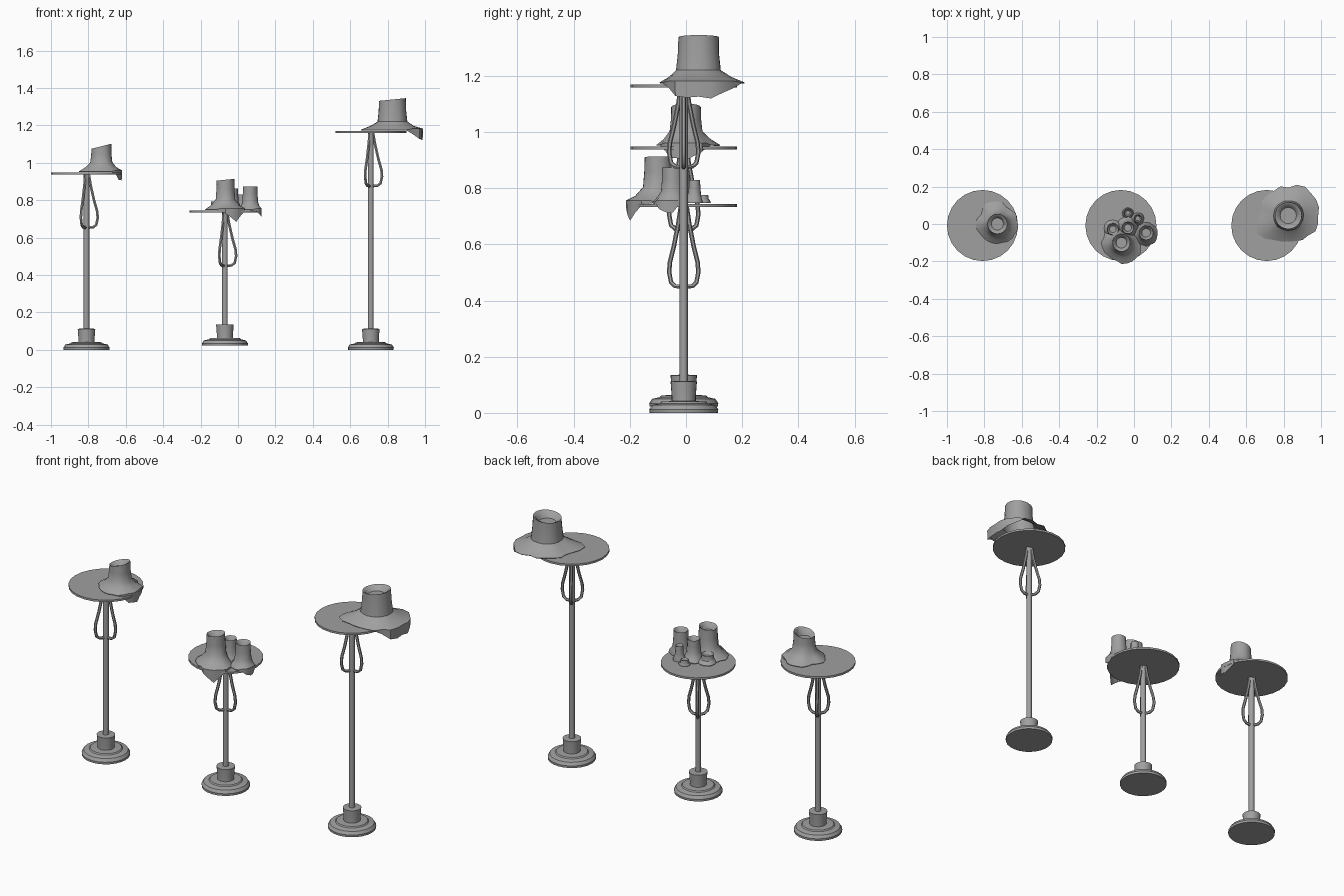
import bpy, bmesh, math, random
from mathutils import Vector

random.seed(4)
TAU = math.tau
if "Cube" in bpy.data.objects:
    bpy.data.objects.remove(bpy.data.objects["Cube"])

grey = bpy.data.materials.new("plain_grey")
grey.use_nodes = True
COLOUR = (0.35, 0.35, 0.35, 1)
grey.diffuse_color = COLOUR
grey.node_tree.nodes["Principled BSDF"].inputs["Base Color"].default_value = COLOUR


def finish(obj, angle=35):
    bpy.ops.object.select_all(action="DESELECT")
    obj.select_set(True)
    bpy.context.view_layer.objects.active = obj
    bpy.ops.object.shade_smooth_by_angle(angle=math.radians(angle))


def loft(name, rings, cap_start=False, cap_end=False, angle=35):
    """Skin equal-length rings of points into one surface."""
    bm = bmesh.new()
    loops = [[bm.verts.new(p) for p in ring] for ring in rings]
    n = len(loops[0])
    for a, b in zip(loops, loops[1:]):
        for i in range(n):
            j = (i + 1) % n
            bm.faces.new((a[i], a[j], b[j], b[i]))
    if cap_start:
        bm.faces.new(loops[0][::-1])
    if cap_end:
        bm.faces.new(loops[-1])
    mesh = bpy.data.meshes.new(name)
    bm.to_mesh(mesh)
    bm.free()
    mesh.materials.append(grey)
    obj = bpy.data.objects.new(name, mesh)
    bpy.context.collection.objects.link(obj)
    finish(obj, angle)
    return obj


def lathe(name, centre, profile, sides):
    """Turn a (radius, height) profile around a vertical axis."""
    x, y, z = centre
    rings = [[(x + r * math.cos(TAU * i / sides), y + r * math.sin(TAU * i / sides), z + h)
              for i in range(sides)] for r, h in profile]
    return loft(name, rings, True, True)


def arm(name, centre, turn):
    """One bowed rod hanging under the table."""
    path = [(.012, 0), (.022, -.06), (.04, -.14), (.057, -.2), (.06, -.235),
            (.052, -.272), (.035, -.285), (.005, -.287)]
    curve = bpy.data.curves.new(name, "CURVE")
    curve.dimensions = "3D"
    curve.bevel_depth = .008
    curve.bevel_resolution = 1
    spline = curve.splines.new("POLY")
    spline.points.add(len(path) - 1)
    for point, (r, h) in zip(spline.points, path):
        point.co = (r * math.cos(turn), r * math.sin(turn), h, 1)
    curve.materials.append(grey)
    obj = bpy.data.objects.new(name, curve)
    obj.location = centre
    bpy.context.collection.objects.link(obj)
    bpy.ops.object.select_all(action="DESELECT")
    obj.select_set(True)
    bpy.context.view_layer.objects.active = obj
    bpy.ops.object.convert(target="MESH")
    finish(bpy.context.object, 50)


def stand(side, x, floor, top):
    """Foot, pole, three arms and round table."""
    y = -.008
    lathe(side + "_foot", (x, y, floor),
          [(.122, 0), (.123, .012), (.113, .028), (.085, .034), (.08, .04),
           (.043, .042), (.043, .06), (.047, .112), (.016, .114)], 24)
    lathe(side + "_pole", (x, y, 0), [(.015, floor + .1), (.015, top - .008)], 12)
    lathe(side + "_table", (x, y, top), [(.19, -.011), (.19, 0)], 24)
    for k in range(3):
        arm(f"{side}_arm_{k + 1}", (x, y, top - .008), k * TAU / 3)


def around(values, t):
    """Smoothly sample a closed list of values, t in 0..1."""
    f = t * len(values)
    i = int(f)
    u = f - i
    u = u * u * (3 - 2 * u)
    return values[i % len(values)] * (1 - u) + values[(i + 1) % len(values)] * u


def candle(name, x, y, table, height, radius, reach, drips=None, tilt=0, neck=.05, sides=24):
    """Hollow-topped candle with a melted skirt; drips hang at given direction indices."""
    drops = [(drips or {}).get(i, .003) for i in range(12)]
    neck = min(neck, height * .45)
    rings = [[] for _ in range(8)]
    for i in range(sides):
        t = i / sides
        d = Vector((math.cos(TAU * t), math.sin(TAU * t), 0))
        hem = around(reach, t) * random.uniform(.95, 1.05)
        drop = around(drops, t)
        wobble = random.uniform(.97, 1.03)
        lean = tilt * d.x * radius

        def put(k, r, h):
            rings[k].append(Vector((x, y, table + h)) + d * r)

        lift = .012 if drop > .01 else .006
        put(0, hem * .99, lift - drop * random.uniform(.85, 1.1))
        put(1, hem, lift)
        put(2, radius + (hem - radius) * .5, .012 + neck * .28 * wobble)
        put(3, radius * 1.12 * wobble, neck)
        put(4, radius * 1.03 * wobble, (neck + height) / 2)
        put(5, radius, height + lean)
        put(6, radius * .82, height - .006 + lean)
        put(7, radius * .6, height - min(.03, height * .3))
    loft(name, rings, cap_end=True, angle=40)


# Three stands of different heights
stand("right", -.81, 0, .948)
stand("middle", -.07, .022, .744)
stand("left", .71, 0, 1.17)

# Single candle on the right stand, dripping over the outer edge
candle("right_candle", -.73, 0, .948, .14, .053,
       [.112, .11, .105, .118, .122, .1, .115, .105, .11, .1, .11, .112],
       {0: .065, 1: .03, 11: .05}, tilt=.25, neck=.055)

# Wide candle on the left stand
candle("left_candle", .825, .045, 1.17, .168, .072,
       [.165, .168, .18, .15, .16, .155, .15, .2, .155, .135, .155, .16],
       {0: .065, 1: .05, 11: .05}, tilt=.1, neck=.05)

# Cluster of candles on the middle stand
candle("middle_tall_candle", -.067, -.1, .744, .165, .047,
       [.1, .08, .07, .08, .09, .1, .105, .1, .1, .11, .122, .115],
       {9: .03, 10: .068, 11: .02}, tilt=.1, neck=.06)
candle("middle_side_candle", .065, -.047, .744, .13, .038,
       [.063, .06, .055, .055, .055, .055, .06, .065, .07, .07, .068, .066],
       {0: .04, 11: .045, 10: .015}, neck=.045)
candle("middle_inner_candle", -.033, -.02, .744, .118, .032, [.055, .06, .05], neck=.045)
candle("middle_low_candle", -.113, -.028, .744, .05, .03, [.046, .05, .044], sides=16)
candle("middle_thin_candle", .02, .03, .744, .085, .02, [.035, .03, .038], sides=16)
candle("middle_stub_candle", -.033, .06, .744, .032, .019, [.03, .027, .032], sides=16)
